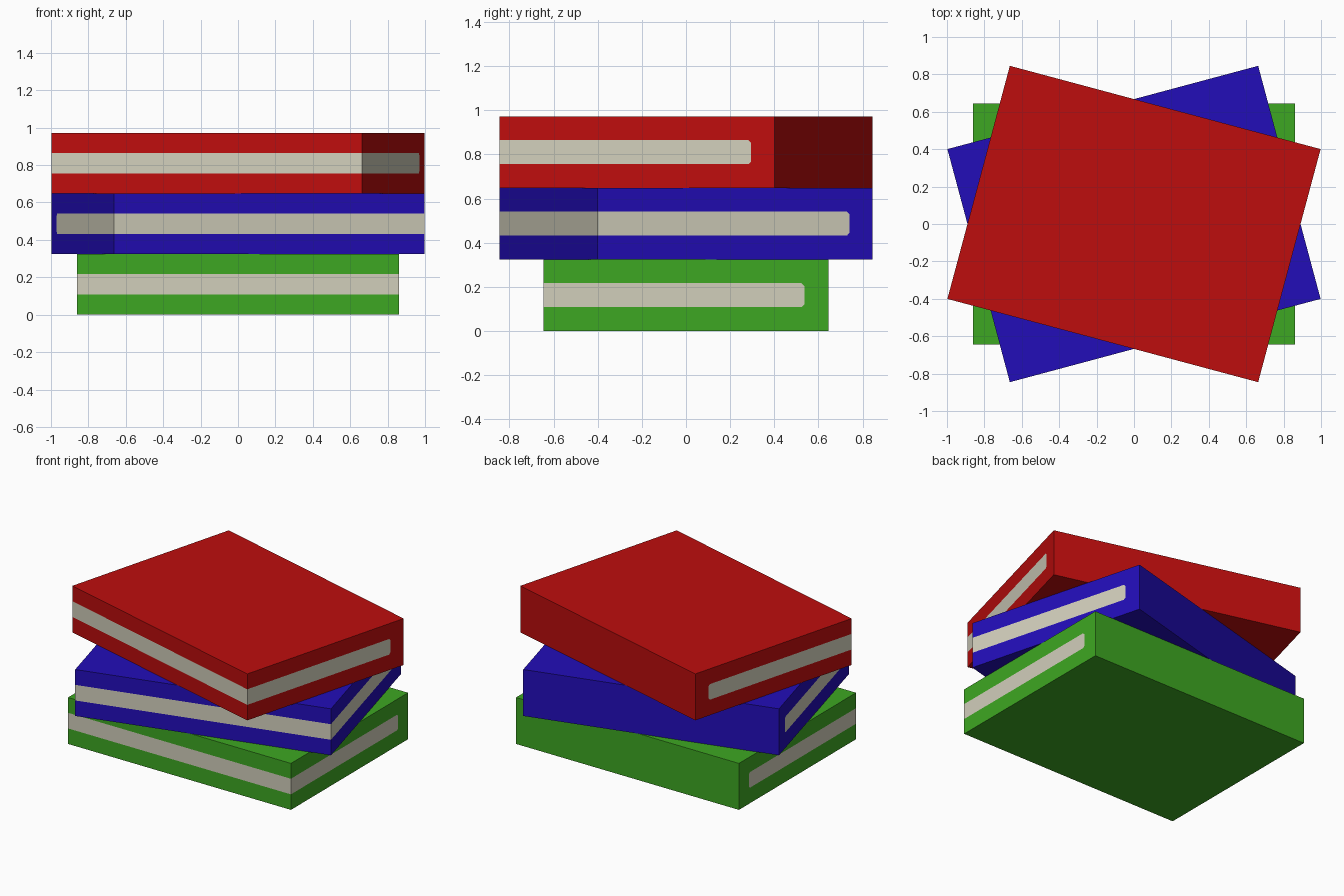
import bpy
import bmesh
import math
from mathutils import Vector

cube = bpy.data.objects.get("Cube")
if cube:
    bpy.data.objects.remove(cube, do_unlink=True)

WIDTH, DEPTH, HEIGHT = 1.72, 1.29, 0.324
PAGE_LOW, PAGE_HIGH, PAGE_END = 0.108, 0.217, 0.536
CORNER = 0.012


def make_material(name, color):
    mat = bpy.data.materials.new(name)
    mat.use_nodes = True
    mat.diffuse_color = (*color, 1)
    mat.node_tree.nodes["Principled BSDF"].inputs["Base Color"].default_value = (*color, 1)
    return mat


def cut(bm, faces, point, normal):
    geom = set(faces)
    for f in faces:
        geom.update(f.edges)
        geom.update(f.verts)
    bmesh.ops.bisect_plane(bm, geom=list(geom), plane_co=point, plane_no=normal)


def in_page_band(face):
    # the band wraps the front and both ends, stopping short of the spine
    c, n = face.calc_center_median(), face.normal
    return (PAGE_LOW < c.z < PAGE_HIGH and c.y < PAGE_END
            and abs(n.z) < 0.5 and n.y < 0.5)


def make_book(name, cover, pages, base, turn):
    bm = bmesh.new()
    bmesh.ops.create_cube(bm, size=1)
    for v in bm.verts:
        v.co = Vector((v.co.x * WIDTH, v.co.y * DEPTH, (v.co.z + 0.5) * HEIGHT))

    # outline of the page band
    for z in (PAGE_LOW, PAGE_HIGH):
        cut(bm, bm.faces[:], (0, 0, z), (0, 0, 1))
    sides = [f for f in bm.faces if abs(f.normal.x) > 0.5]
    cut(bm, sides, (0, PAGE_END, 0), (0, 1, 0))
    bm.normal_update()

    # clipped corners at the band ends
    for z, direction in ((PAGE_LOW, -1), (PAGE_HIGH, 1)):
        band_ends = [f for f in bm.faces if in_page_band(f) and abs(f.normal.x) > 0.5]
        cut(bm, band_ends, (0, PAGE_END - CORNER, z), (0, 1, direction))
    bm.normal_update()

    for f in bm.faces:
        c = f.calc_center_median()
        clipped = c.y > PAGE_END - CORNER and len(f.verts) == 3
        f.material_index = int(in_page_band(f) and not clipped)

    mesh = bpy.data.meshes.new(name)
    bm.to_mesh(mesh)
    bm.free()
    mesh.materials.append(cover)
    mesh.materials.append(pages)
    book = bpy.data.objects.new(name, mesh)
    book.location.z = base
    book.rotation_euler.z = math.radians(turn)
    bpy.context.collection.objects.link(book)


# Stack of three books, each turned differently
paper = make_material("cream paper", (0.64, 0.62, 0.50))
covers = (
    ("bottom_book", "green cover", (0.048, 0.39, 0.016), 0),
    ("middle_book", "blue cover", (0.016, 0.004, 0.48), 15),
    ("top_book", "red cover", (0.51, 0.004, 0.004), -15),
)
for level, (book_name, color_name, color, turn) in enumerate(covers):
    make_book(book_name, make_material(color_name, color), paper, level * HEIGHT, turn)
